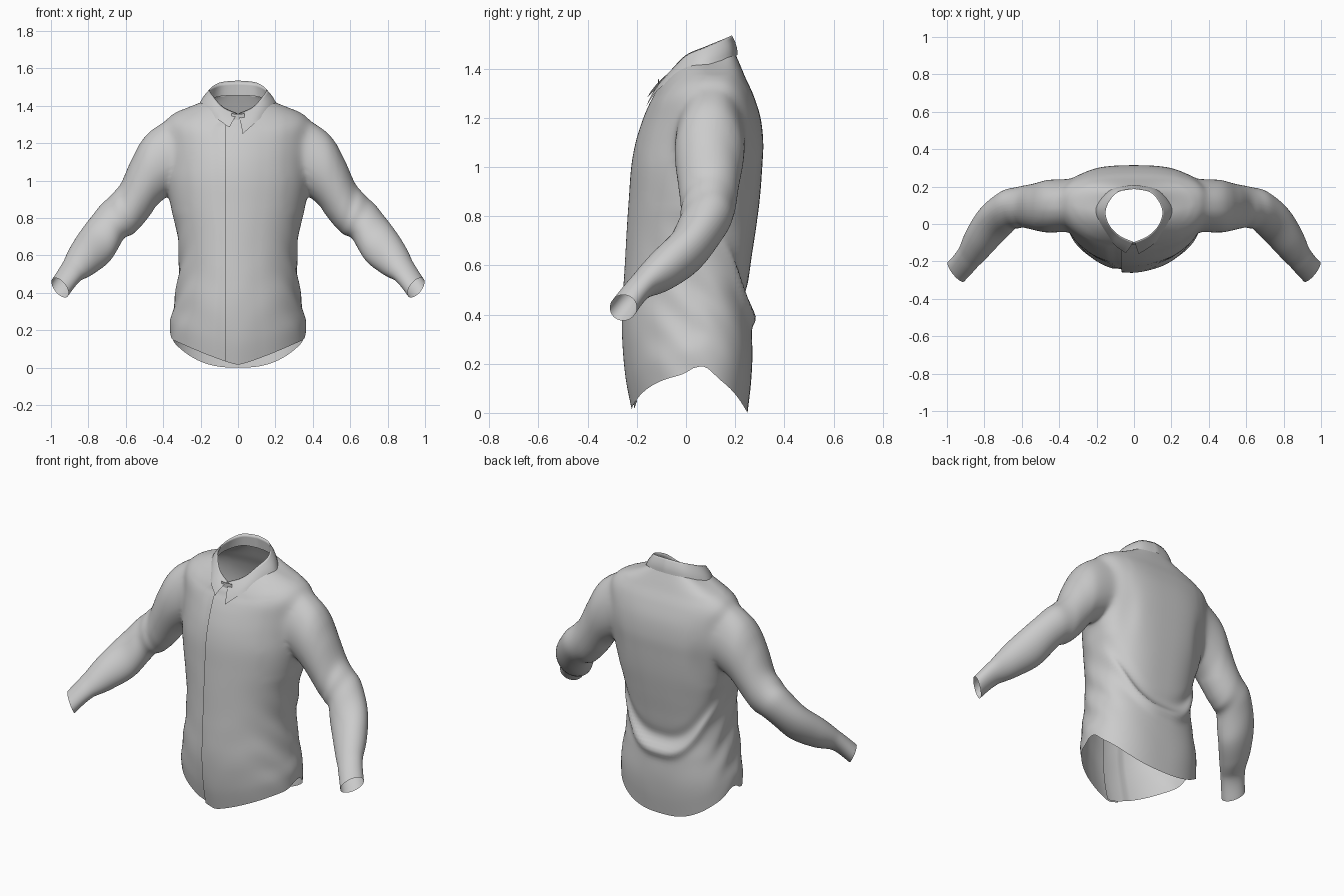
import bpy, bmesh, math
from mathutils import Vector

if "Cube" in bpy.data.objects:
    bpy.data.objects.remove(bpy.data.objects["Cube"])


def spline(pts, t):
    """Catmull-Rom through equally spaced tuples, t in 0..1."""
    n = len(pts) - 1
    i = min(int(t * n), n - 1)
    f = t * n - i
    p = [pts[max(0, min(n, i + k))] for k in (-1, 0, 1, 2)]
    return [0.5 * (2 * b + (c - a) * f + (2 * a - 5 * b + 4 * c - d) * f * f
                   + (3 * b - a - 3 * c + d) * f ** 3) for a, b, c, d in zip(*p)]


def spow(v, e):
    return math.copysign(abs(v) ** e, v)


def bump(v, centre, width):
    return math.exp(-((v - centre) / width) ** 2)


def skin(bm, rows, closed=False):
    for r0, r1 in zip(rows, rows[1:]):
        n = len(r0)
        for j in range(n if closed else n - 1):
            k = (j + 1) % n
            bm.faces.new((r0[j], r0[k], r1[k], r1[j]))


def finish(bm, name):
    bmesh.ops.recalc_face_normals(bm, faces=bm.faces[:])
    for f in bm.faces:
        f.smooth = True
    me = bpy.data.meshes.new(name)
    bm.to_mesh(me)
    bm.free()
    ob = bpy.data.objects.new(name, me)
    bpy.context.collection.objects.link(ob)
    return ob


# Torso rings: side z, front z, back z, half width, front y, back y, side y
RINGS = [
    (0.00, 0.00, 0.00, .362, -.215, .250, .03),
    (0.12, 0.12, 0.12, .360, -.238, .264, .03),
    (0.24, 0.24, 0.24, .343, -.250, .270, .03),
    (0.36, 0.36, 0.36, .330, -.255, .264, .03),
    (0.48, 0.48, 0.48, .320, -.250, .250, .03),
    (0.60, 0.60, 0.60, .315, -.243, .262, .03),
    (0.74, 0.74, 0.74, .330, -.235, .283, .04),
    (0.87, 0.87, 0.87, .362, -.226, .300, .06),
    (1.00, 1.00, 1.00, .385, -.216, .310, .08),
    (1.10, 1.10, 1.10, .390, -.198, .314, .10),
    (1.20, 1.19, 1.20, .395, -.170, .303, .105),
    (1.295, 1.25, 1.29, .400, -.145, .275, .11),
    (1.352, 1.285, 1.36, .355, -.127, .243, .105),
    (1.390, 1.31, 1.415, .270, -.117, .220, .09),
    (1.425, 1.33, 1.47, .180, -.106, .196, .07),
]
ROWS, COLS = 90, 112
bm = bmesh.new()
grid = []
for i in range(ROWS + 1):
    zs, zf, zb, w, yf, yb, yc = spline(RINGS, i / ROWS)
    t0 = -math.pi / 2 - .066 / w
    row = []
    for j in range(COLS + 1):
        t = t0 + (2 * math.pi + .09 / w) * j / COLS
        c, s = math.cos(t), math.sin(t)
        back = s > 0
        e = .76 if back else 1.0
        z = zs + ((zb if back else zf) - zs) * s * s
        # curved shirt-tail hem with a small notch at the side seam
        hem = .155 * c * c if back else .015 + .14 * abs(c) ** 1.2
        hem += .035 * bump(s, .1, .2)
        if z < .5:
            z = hem + z * (.5 - hem) / .5
        x = w * spow(c, e)
        y = yc + (yb - yc if back else yc - yf) * spow(s, e)
        # sagging U-shaped fold across the lower back, small side creases
        if back:
            zf2 = .39 + .32 * c * c
            y += s * (.024 * bump(z, zf2, .035) - .012 * bump(z, zf2 + .08, .04))
            y -= .014 * bump(abs(x), .27, .05) * bump(z, .95, .15)
        side = abs(c) ** 3 * bump(z, .45, .3)
        x += .005 * side * math.sin(34 * z + 9 * s) * spow(c, 1)
        y += .006 * (1 - abs(c)) * abs(c) * math.sin(22 * z - 14 * abs(x)) * bump(z, .35, .25)
        # overlapping front panels
        if j < 9:
            y -= .009 * (1 - j / 9)
        if j > COLS - 7:
            y += .006
        row.append(bm.verts.new((x, y, z)))
    grid.append(row)
skin(bm, grid)

# Sleeve rings: upper x, z, lower x, z, centre y, depth radius, yaw
SLEEVE = [
    (.405, 1.33, .39, .92, .10, .14, 0),
    (.495, 1.245, .435, .865, .095, .142, 0),
    (.570, 1.11, .49, .79, .092, .125, 0),
    (.635, .970, .55, .725, .09, .112, .1),
    (.720, .880, .62, .68, .075, .105, .3),
    (.805, .765, .70, .565, .005, .098, .6),
    (.872, .665, .79, .495, -.095, .088, .6),
    (.928, .56, .86, .455, -.19, .067, .6),
    (.978, .48, .925, .375, -.255, .066, .6),
]


def sleeve_point(t, a, s):
    ux, uz, lx, lz, yc, rb, yaw = spline(SLEEVE, t)
    k = 1 + .03 * math.sin(t * 50 + 2.5 * math.cos(a)) * bump(t, .46, .10) * (.6 - .4 * math.cos(a))
    k -= .02 * bump(t, .85, .02)
    ca, sa = math.cos(a) * k, math.sin(a) * k
    return Vector((s * ((ux + lx) / 2 + (ux - lx) / 2 * sa + math.sin(yaw) * rb * ca),
                   yc + math.cos(yaw) * rb * ca,
                   (uz + lz) / 2 + (uz - lz) / 2 * sa))


# Cut the armholes and grow both sleeves from their rims
CY, CZ, RY, RZ = .10, 1.12, .14, .20


def hole_dist(v):
    return math.hypot((v.co.y - CY) / RY, (v.co.z - CZ) / RZ)


bmesh.ops.delete(bm, geom=[v for v in bm.verts if abs(v.co.x) > .2 and hole_dist(v) < 1],
                 context='VERTS')
STEPS = 56
for s in (-1, 1):
    rim = []
    for v in bm.verts:
        if v.is_boundary and v.co.x * s > .2 and hole_dist(v) < 2:
            rim.append((math.atan2((v.co.z - CZ) / RZ, (v.co.y - CY) / RY), v))
    rim.sort(key=lambda p: p[0])
    for a, v in rim:
        v.co.y, v.co.z = CY + RY * math.cos(a), CZ + RZ * math.sin(a)
    rows = [[v for a, v in rim]]
    shift = [v.co - sleeve_point(0, a, s) for a, v in rim]
    for i in range(1, STEPS + 1):
        fade = max(0, 1 - i / 7)
        rows.append([bm.verts.new(sleeve_point(i / STEPS, a, s) + d * fade)
                     for (a, v), d in zip(rim, shift)])
    skin(bm, rows, closed=True)
near = [v for v in bm.verts if .25 < abs(v.co.x) < .52 and .84 < v.co.z < 1.37]
for _ in range(10):
    bmesh.ops.smooth_vert(bm, verts=near, factor=.5,
                          use_axis_x=True, use_axis_y=True, use_axis_z=True)
finish(bm, "shirt_body_and_sleeves")

# Collar: half outlines from the front to the centre back
BASE = [(.004, -.108, 1.315), (.08, -.072, 1.345), (.15, 0, 1.39),
        (.17, .08, 1.42), (.10, .17, 1.45), (0, .190, 1.455)]
TOP = [(.004, -.095, 1.36), (.08, -.060, 1.395), (.135, 0, 1.455),
       (.15, .08, 1.49), (.095, .165, 1.525), (0, .187, 1.535)]
FLAP = [(.025, -.160, 1.25), (.105, -.107, 1.32), (.180, -.01, 1.382),
        (.205, .08, 1.413), (.127, .182, 1.445), (0, .210, 1.455)]


def collar_row(half):
    pts = [Vector(spline(half, i / 28)) for i in range(29)]
    left = []
    for i, p in enumerate(pts[:-1]):
        k = max(0, 1 - i / 7) if half is FLAP else 0
        left.append(Vector((-p.x - .02 * k, p.y + .004 * k, p.z + .035 * k)))
    return pts + left[::-1]


base, top, flap = map(collar_row, (BASE, TOP, FLAP))
bm = bmesh.new()
rows = [[bm.verts.new(b.lerp(t, f)) for b, t in zip(base, top)] for f in (0, .35, .7, 1)]
for f in (.12, .35, .6, .8, 1):
    row = []
    for t, p in zip(top, flap):
        q = t.lerp(p, f)
        out = Vector((q.x, q.y - .05, 0)).normalized() * .006 * math.sin(math.pi * f)
        row.append(bm.verts.new(q + out))
    rows.append(row)
skin(bm, rows)
finish(bm, "collar")

# Overlapping tab of the collar stand at the throat
bm = bmesh.new()
tab = [[bm.verts.new((x, -.107 - .006 * math.cos(x * 30), z + .1 * abs(x)))
        for x in (-.035, -.02, 0, .02, .035)] for z in (1.315, 1.335, 1.355)]
skin(bm, tab)
finish(bm, "collar_tab")
